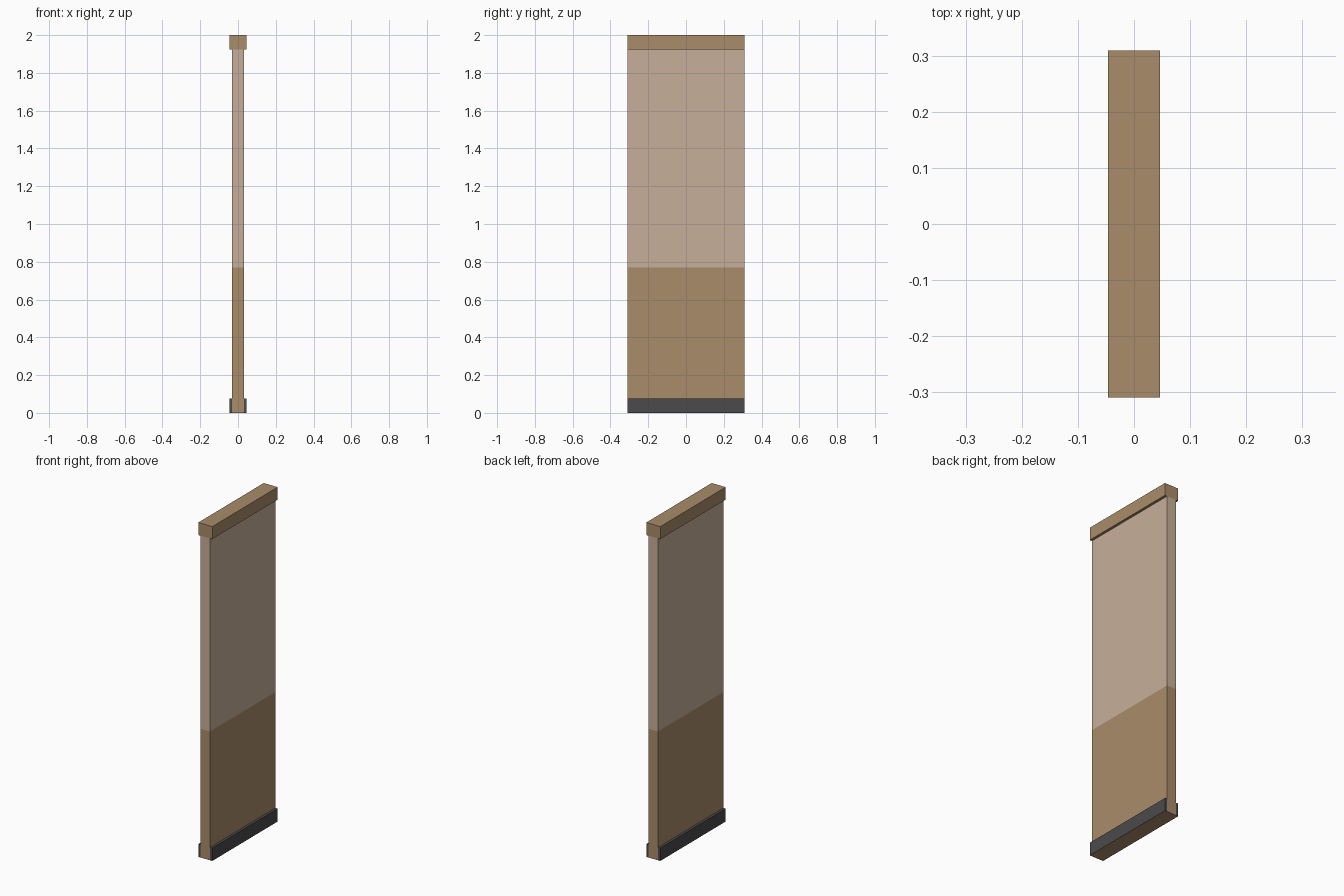
import bpy, bmesh

if "Cube" in bpy.data.objects:
    bpy.data.objects.remove(bpy.data.objects["Cube"])

def material(name, rgb):
    m = bpy.data.materials.new(name)
    m.diffuse_color = (*rgb, 1.0)
    m.use_nodes = True
    m.node_tree.nodes["Principled BSDF"].inputs["Base Color"].default_value = m.diffuse_color
    return m

tan = material("tan_brown", (0.397, 0.262, 0.141))
cream = material("light_beige", (0.565, 0.429, 0.314))
dark = material("dark_grey", (0.069, 0.069, 0.069))

HALF_LEN = 0.309   # half length along y
WALL = 0.031       # half thickness of the wall
TRIM = 0.046       # half thickness over the trim
SKIRT_H, SPLIT, CAP_Z, TOP = 0.077, 0.77, 1.925, 2.0

def box(name, x0, x1, z0, z1, mats):
    bm = bmesh.new()
    bmesh.ops.create_cube(bm, size=1)
    for v in bm.verts:
        v.co.x = x1 if v.co.x > 0 else x0
        v.co.y = HALF_LEN if v.co.y > 0 else -HALF_LEN
        v.co.z = z1 if v.co.z > 0 else z0
    me = bpy.data.meshes.new(name)
    ob = bpy.data.objects.new(name, me)
    bpy.context.collection.objects.link(ob)
    for m in mats:
        me.materials.append(m)
    bm.normal_update()
    return ob, bm

def finish(ob, bm):
    bm.to_mesh(ob.data)
    bm.free()

# wall panel, two-tone: cut at the paint line and coloured by height
ob, bm = box("wall_panel", -WALL, WALL, 0, CAP_Z, [tan, cream])
bmesh.ops.bisect_plane(bm, geom=bm.verts[:] + bm.edges[:] + bm.faces[:],
                       plane_co=(0, 0, SPLIT), plane_no=(0, 0, 1))
for f in bm.faces:
    f.material_index = int(f.calc_center_median().z > SPLIT)
finish(ob, bm)

# top cap rail
finish(*box("top_cap", -TRIM, TRIM, CAP_Z, TOP, [tan]))

# skirting boards on both sides, with brown undersides
for side, x0, x1 in (("left", -TRIM, -WALL), ("right", WALL, TRIM)):
    ob, bm = box(side + "_skirting", x0, x1, 0, SKIRT_H, [dark, tan])
    for f in bm.faces:
        f.material_index = int(f.normal.z < -0.5)
    finish(ob, bm)
